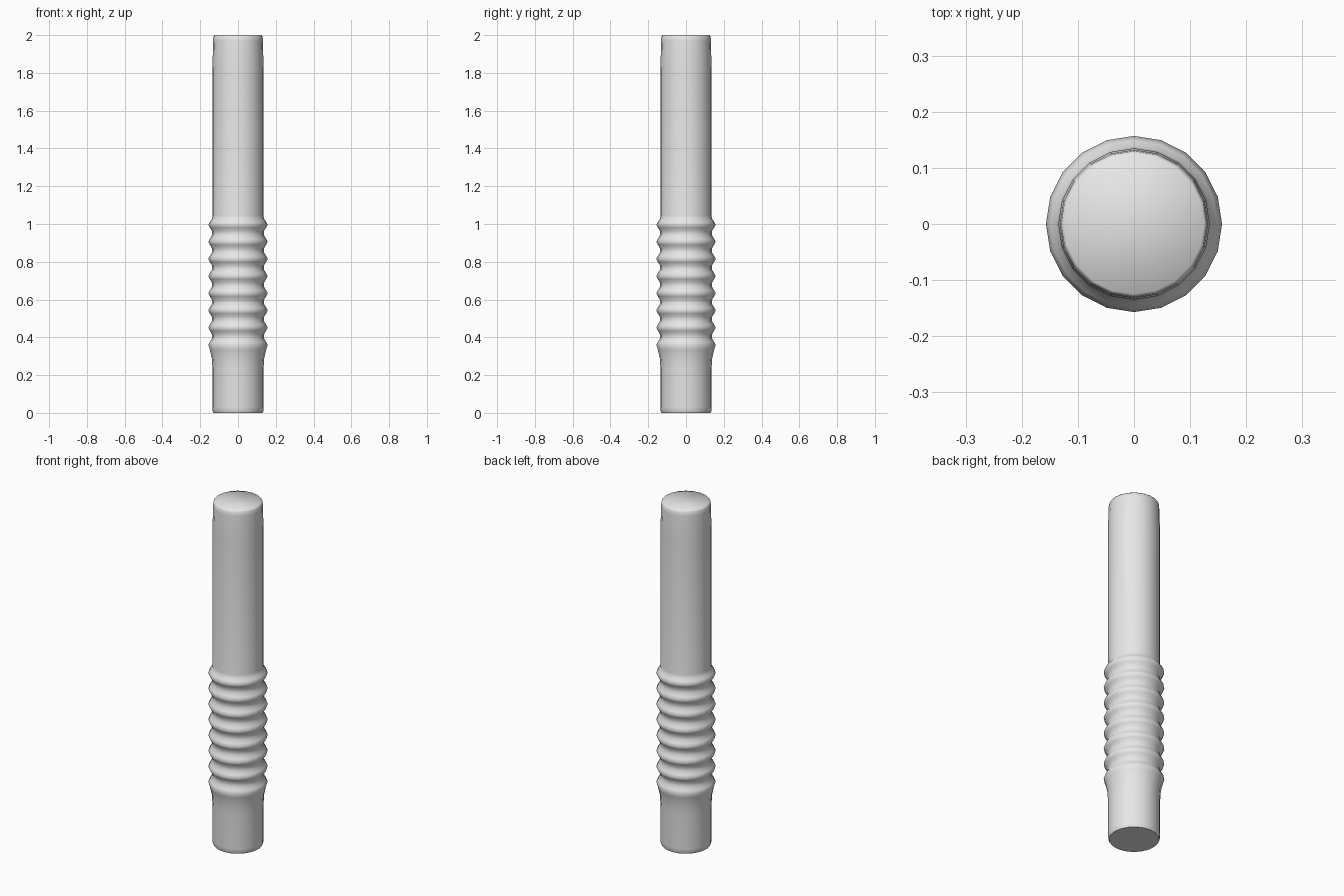
import bpy
import bmesh
import math

cube = bpy.data.objects.get("Cube")
if cube:
    bpy.data.objects.remove(cube, do_unlink=True)

SIDES = 20
BASE_RADIUS = 0.135
RIDGE_RADIUS = 0.157
RIDGE_COUNT = 8
FIRST_RIDGE = 0.36
PITCH = 0.091


def make_material(name, colour):
    mat = bpy.data.materials.new(name)
    mat.use_nodes = True
    mat.diffuse_color = colour
    mat.node_tree.nodes["Principled BSDF"].inputs["Base Color"].default_value = colour
    return mat


def lathe(name, profile, mat):
    """Turn a list of (radius, height) into a closed solid around z."""
    bm = bmesh.new()
    rings = []
    for r, z in profile:
        angles = [math.tau * i / SIDES for i in range(SIDES)]
        rings.append([bm.verts.new((r * math.cos(a), r * math.sin(a), z)) for a in angles])
    for low, high in zip(rings, rings[1:]):
        for i in range(SIDES):
            j = (i + 1) % SIDES
            bm.faces.new((low[i], low[j], high[j], high[i]))
    bm.faces.new(rings[0][::-1])
    bm.faces.new(rings[-1])
    mesh = bpy.data.meshes.new(name)
    bm.to_mesh(mesh)
    bm.free()
    mesh.materials.append(mat)
    obj = bpy.data.objects.new(name, mesh)
    bpy.context.collection.objects.link(obj)
    return obj


# Plain lower sleeve, flaring out to the first ridge
profile = [(0.13, 0), (0.134, 0.008), (BASE_RADIUS, 0.03), (BASE_RADIUS, 0.23),
           (0.139, 0.29), (0.149, 0.335)]

# Bellows: rounded valleys between narrow ridges
for k in range(RIDGE_COUNT):
    z = FIRST_RIDGE + k * PITCH
    if k:
        profile.append((0.149, z - 0.016))
    profile.append((RIDGE_RADIUS, z))
    profile.append((0.149, z + 0.016))
    if k < RIDGE_COUNT - 1:
        profile += [(0.138, z + 0.034), (0.138, z + PITCH - 0.034)]

# Long plain upper tube with a softened, slightly tapered end
profile += [(0.138, 1.027), (BASE_RADIUS, 1.045), (BASE_RADIUS, 1.83),
            (0.132, 1.97), (0.13, 1.994), (0.125, 2.0)]

grey = make_material("light grey", (0.8, 0.8, 0.8, 1))
tube = lathe("ribbed_tube", profile, grey)

bpy.ops.object.select_all(action="DESELECT")
tube.select_set(True)
bpy.context.view_layer.objects.active = tube
bpy.ops.object.shade_smooth_by_angle(angle=math.radians(60))
